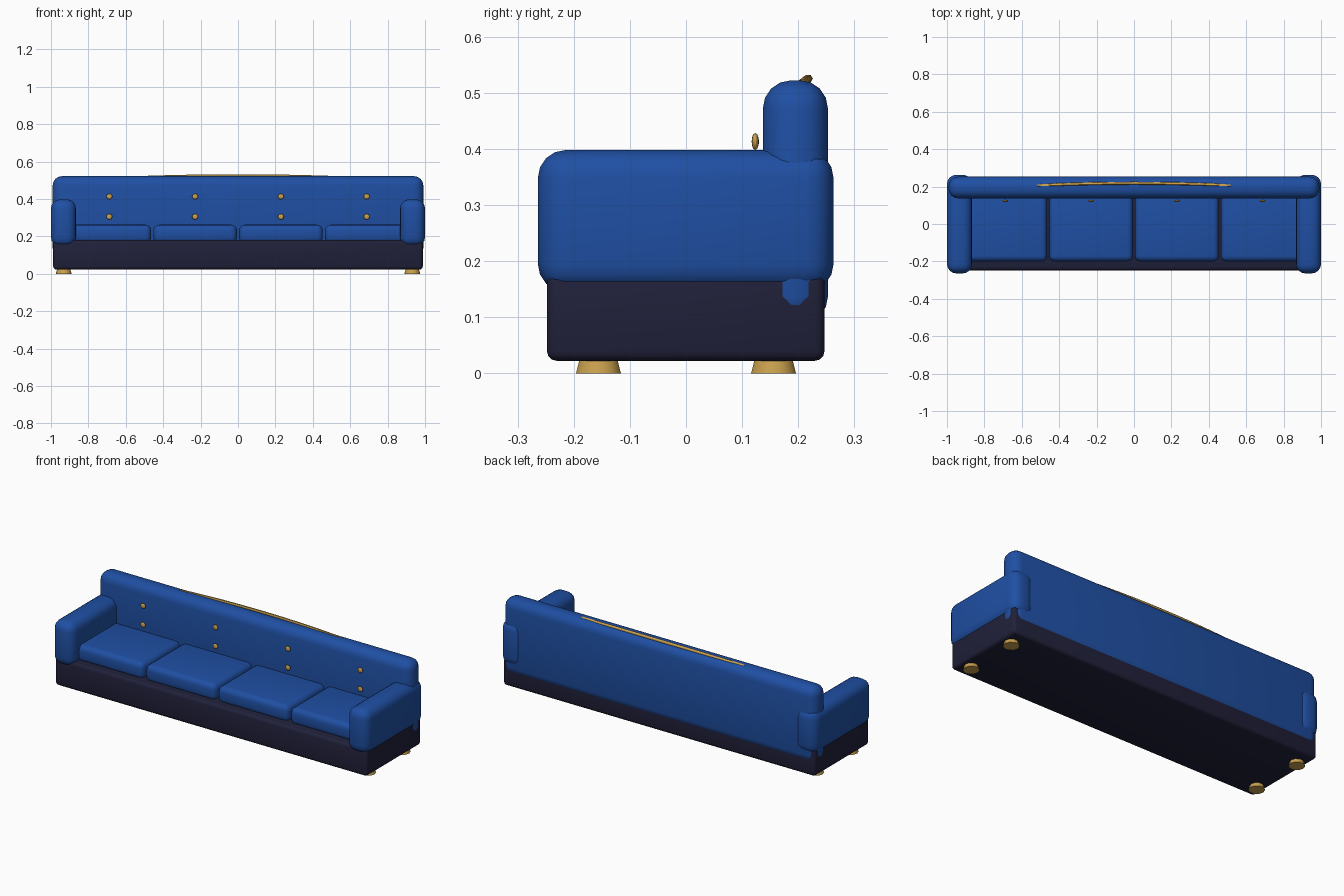
import bpy, bmesh, math

if "Cube" in bpy.data.objects:
    bpy.data.objects.remove(bpy.data.objects["Cube"])


def material(name, hex_rgb):
    def lin(c):
        c /= 255
        return c / 12.92 if c <= 0.04045 else ((c + 0.055) / 1.055) ** 2.4
    m = bpy.data.materials.new(name)
    m.diffuse_color = [lin(int(hex_rgb[i:i + 2], 16)) for i in (0, 2, 4)] + [1]
    m.use_nodes = True
    m.node_tree.nodes["Principled BSDF"].inputs["Base Color"].default_value = m.diffuse_color
    return m


BLUE = material("blue velvet", "1f4fa3")
DARK = material("dark plinth", "20203a")
GOLD = material("brass", "c9a04e")


def finish(ob, name, mat, angle=40):
    ob.name = name
    ob.data.materials.append(mat)
    bpy.ops.object.select_all(action='DESELECT')
    ob.select_set(True)
    bpy.context.view_layer.objects.active = ob
    bpy.ops.object.shade_smooth_by_angle(angle=math.radians(angle))
    return ob


def rounded_box(name, mat, x, y, z, radius, segments=4):
    """Box between the given (min, max) ranges with rounded edges."""
    bpy.ops.mesh.primitive_cube_add(size=1)
    ob = bpy.context.object
    for v in ob.data.vertices:
        v.co = [(r[0] + r[1]) / 2 + c * (r[1] - r[0]) for r, c in zip((x, y, z), v.co)]
    bev = ob.modifiers.new("round", 'BEVEL')
    bev.width, bev.segments = radius, segments
    bpy.ops.object.modifier_apply(modifier=bev.name)
    return finish(ob, name, mat)


# Plinth and backrest
rounded_box("plinth", DARK, (-.988, .988), (-.248, .247), (.022, .18), .018, 3)
rounded_box("backrest", BLUE, (-.991, .991), (.137, .253), (.087, .522), .05)

# Armrests
for side, x in (("left", (-1, -.866)), ("right", (.866, 1))):
    rounded_box(side + "_armrest", BLUE, x, (-.264, .263), (.145, .398), .05)

# Seat cushions, each with two buttons above it
for i in range(4):
    cx = -.688 + i * .4587
    rounded_box(f"seat_cushion_{i + 1}", BLUE, (cx - .2235, cx + .2235),
                (-.2, .16), (.165, .262), .03)
    for j, z in enumerate((.305, .413)):
        bpy.ops.mesh.primitive_uv_sphere_add(segments=12, ring_count=8, radius=1,
                                             location=(cx, .1235, z))
        button = bpy.context.object
        button.scale = (.016, .0065, .015)
        finish(button, f"button_{i + 1}_{j + 1}", GOLD, 60)

# Tapered feet
for sx in (-1, 1):
    for sy in (-1, 1):
        bpy.ops.mesh.primitive_cone_add(vertices=10, radius1=.042, radius2=.034, depth=.03,
                                        location=(sx * .932, sy * .156, .015),
                                        rotation=(0, 0, math.pi / 2))
        finish(bpy.context.object, "foot", GOLD)

# Arched brass trim along the top of the backrest
curve = bpy.data.curves.new("trim", 'CURVE')
curve.dimensions = '3D'
curve.bevel_depth, curve.bevel_resolution, curve.use_fill_caps = .008, 1, True
spline = curve.splines.new('POLY')
spline.points.add(8)
for i, p in enumerate(spline.points):
    t = i / 4 - 1
    p.co = (t * .515, .218 - .012 * t * t, .525 - .009 * t * t, 1)
trim = bpy.data.objects.new("top_trim", curve)
bpy.context.collection.objects.link(trim)
bpy.ops.object.select_all(action='DESELECT')
trim.select_set(True)
bpy.context.view_layer.objects.active = trim
bpy.ops.object.convert(target='MESH')
finish(bpy.context.object, "top_trim", GOLD, 60)
